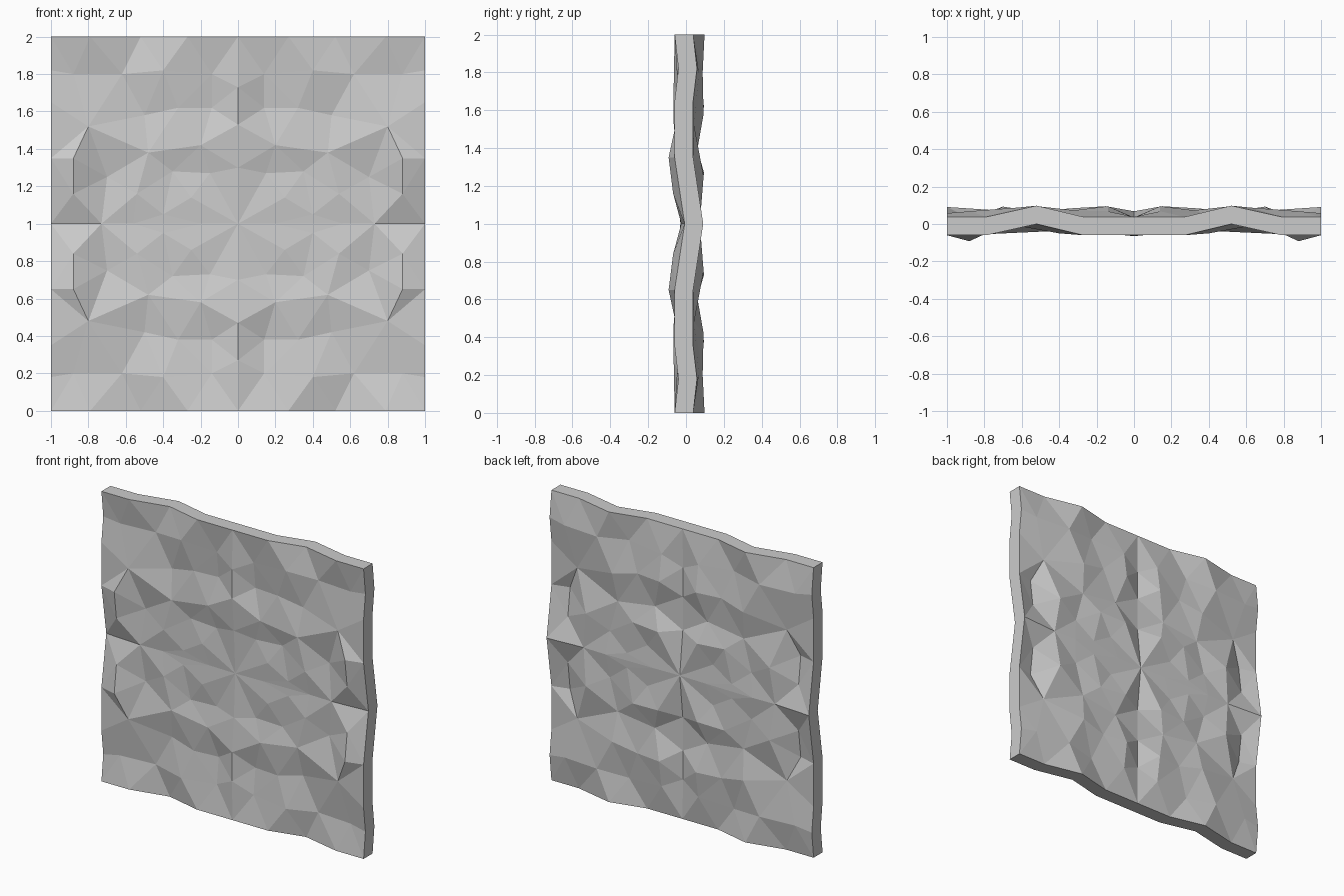
import bpy, bmesh
from mathutils import Vector
from mathutils.geometry import delaunay_2d_cdt

if "Cube" in bpy.data.objects:
    bpy.data.objects.remove(bpy.data.objects["Cube"])

T = 0.098  # slab thickness

# One quarter of the chipped face: (distance from centre x, from centre z, front y)
quarter = [
    (0, 1, -.06), (.27, 1, -.06), (.52, 1, 0), (.79, 1, -.06), (1, 1, -.06),
    (1, .82, -.04), (1, .65, -.06), (1, .35, -.06), (1, 0, -.007),
    (.14, .8, -.03), (.4, .82, -.05), (.62, .8, -.01), (.88, .8, -.03),
    (0, .73, -.065), (0, .53, -.065), (.14, .62, -.01), (.32, .62, -.025),
    (.5, .58, -.005), (.8, .52, -.055), (.2, .42, -.045), (.48, .38, -.04),
    (.88, .35, -.092), (.7, .25, -.005), (.88, .16, -.068),
    (0, .3, -.045), (.15, .27, -.02), (.35, .28, -.015), (.25, .14, -.035),
    (.54, .16, -.04), (.4, .05, -.025), (.2, 0, -.025), (.56, 0, -.02),
    (.73, 0, -.025), (0, 0, -.03),
]

# Triangulate the quarter
flat = [Vector((u, v)) for u, v, _ in quarter]
pts, _, tris, orig, _, _ = delaunay_2d_cdt(flat, [], [], 0, 1e-5)
bm = bmesh.new()

# Mirror it in x and z to cover the whole face
for sx in (1, -1):
    for sz in (1, -1):
        vs = [bm.verts.new((sx * p.x, quarter[o[0]][2], 1 + sz * p.y))
              for p, o in zip(pts, orig)]
        for t in tris:
            f = [vs[i] for i in t]
            bm.faces.new(f if sx * sz > 0 else f[::-1])
bmesh.ops.remove_doubles(bm, verts=bm.verts[:], dist=1e-4)

# Give the face its depth, with a deeper groove down the middle of the back
res = bmesh.ops.extrude_face_region(bm, geom=bm.faces[:], use_keep_orig=True)
for g in res["geom"]:
    if isinstance(g, bmesh.types.BMVert):
        g.co.y += T
        u, v = abs(g.co.x), abs(g.co.z - 1)
        if .25 < v < .65 and u < .17:
            g.co.y = .035 if u < .05 else .095
bmesh.ops.recalc_face_normals(bm, faces=bm.faces[:])

me = bpy.data.meshes.new("rough_wall_panel")
bm.to_mesh(me)
bm.free()
panel = bpy.data.objects.new("rough_wall_panel", me)
bpy.context.collection.objects.link(panel)
